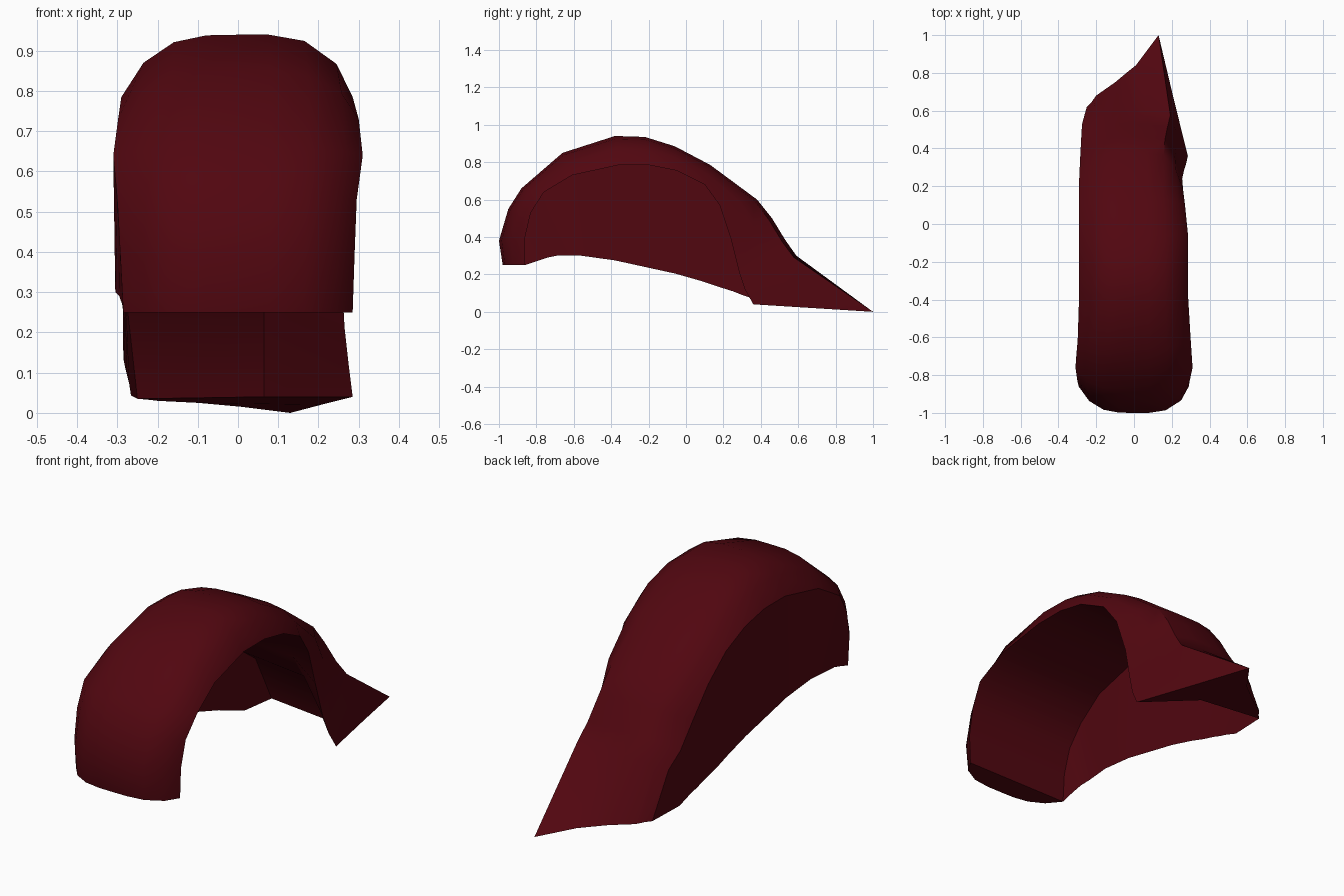
import bpy, math

if "Cube" in bpy.data.objects:
    bpy.data.objects.remove(bpy.data.objects["Cube"])

paint = bpy.data.materials.new("dark_red")
paint.diffuse_color = (0.082, 0.002, 0.005, 1)
paint.use_nodes = True
paint.node_tree.nodes["Principled BSDF"].inputs["Base Color"].default_value = paint.diffuse_color

# Stations: inner arch y,z | outer crown y,z | left skirt edge y,z | half widths left,right
stations = [
    (-.86, .25, -.98, .25, -.86, .25, .285, .285),
    (-.86, .40, -1.0, .38, -.80, .27, .293, .29),
    (-.83, .53, -.95, .55, -.74, .29, .30, .295),
    (-.76, .64, -.88, .66, -.69, .30, .31, .31),
    (-.61, .73, -.66, .85, -.56, .30, .298, .30),
    (-.36, .785, -.38, .94, -.38, .275, .29, .285),
    (-.20, .785, -.22, .935, -.22, .24, .29, .285),
    (-.05, .755, -.06, .885, -.06, .205, .29, .285),
    (.10, .68, .13, .785, .08, .165, .29, .27),
    (.18, .57, .38, .60, .17, .135, .29, .26),
    (.24, .39, .46, .50, .25, .11, .285, .255),
    (.285, .21, .53, .385, .30, .09, .28, .265),
    (.315, .12, .59, .30, .36, .07, .275, .275),
]
# Rounded cross-section: x fraction and height fraction between arch and crown
section = [(-1, 0), (-.81, .55), (-.55, .88), (-.27, .99), (0, 1),
           (.27, 1), (.58, .9), (.86, .53), (1, 0)]
# How far the hollow reaches back into the tail at the last stations
hollow = {8: .08, 9: .3, 10: .5, 11: .65, 12: .78}
# Tail rim with its off-centre point, then the inner fold
tail = [(-.25, .62, .035), (-.225, .645, .033), (-.20, .68, .03),
        (-.10, .75, .025), (-.04, .80, .02), (.01, .84, .015),
        (.13, 1.0, 0), (.206, .68, .02), (.285, .36, .04), (.065, .57, .04)]


def make_object(name, verts, faces):
    mesh = bpy.data.meshes.new(name)
    mesh.from_pydata(verts, [], faces)
    mesh.materials.append(paint)
    obj = bpy.data.objects.new(name, mesh)
    bpy.context.collection.objects.link(obj)
    bpy.ops.object.select_all(action='DESELECT')
    obj.select_set(True)
    bpy.context.view_layer.objects.active = obj
    bpy.ops.object.shade_smooth_by_angle(angle=math.radians(32))
    return obj


rings = []
for k, (iy, iz, oy, oz, by, bz, left, right) in enumerate(stations):
    sharp = max(0, k - 8) / 4      # right corner hardens into the tail ridge
    g = hollow.get(k, 0)
    ring = []
    for j, (fx, f) in enumerate(section):
        if j == 7:
            f += (.55 - f) * sharp
            fx += (.84 - fx) * sharp
        elif j == 6:
            f += (.95 - f) * sharp
            fx += (.70 - fx) * sharp
        elif j < 4:
            f = g + (1 - g) * f
        x = fx * (left if fx < 0 else right)
        ring.append((x, iy + (oy - iy) * f, iz + (oz - iz) * f))
    ring.append((.065, iy + (oy - iy) * g * .85, iz + (oz - iz) * g * .85))
    rings.append(ring)
rings.append(tail)

# Fender body: crown, hollow arch and end caps
n = len(tail)
verts = [v for ring in rings for v in ring]
faces = []
for i in range(len(rings) - 1):
    for j in range(n):
        a, b = i * n + j, i * n + (j + 1) % n
        faces.append((a, b, b + n, a + n))
last = (len(rings) - 1) * n
faces.append(tuple(reversed(range(n))))
faces.append(tuple(range(last, last + n)))
body = make_object("fender_body", verts, faces)

# Left skirt: closes the left side below the arch
top = [r[0] for r in rings]
low = [(-s[6] + .005, s[4], s[5]) for s in stations] + [(-.266, .43, .043)]
m = len(top)
skirt = make_object("left_skirt", top + low,
                    [(0, 1, m + 1)]
                    + [(i, i + 1, m + i + 1, m + i) for i in range(1, m - 1)])
